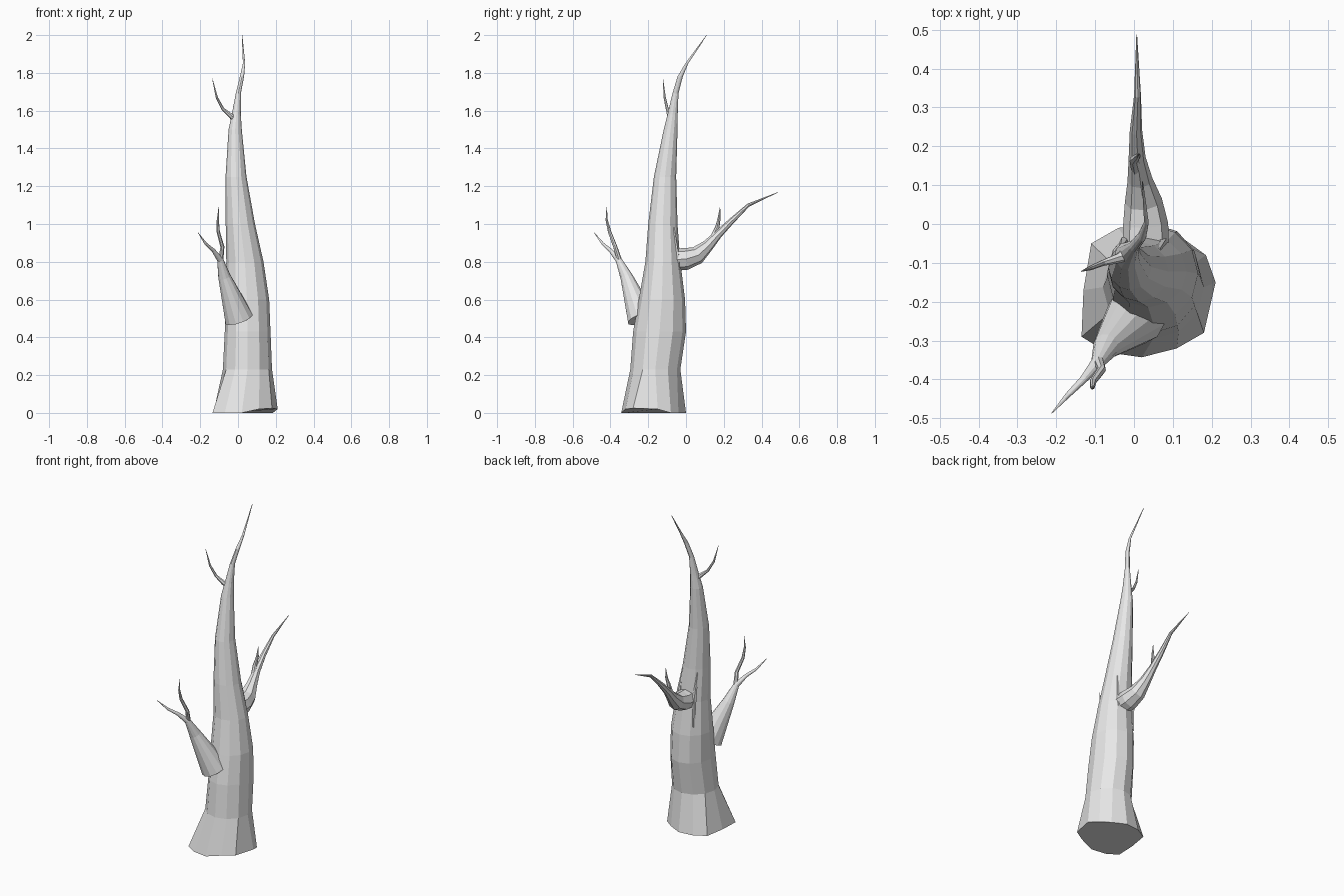
import bpy, bmesh, math
from mathutils import Vector

grey = bpy.data.materials.new("pale grey bark")
grey.diffuse_color = (0.8, 0.8, 0.8, 1)


def skin(name, rings):
    """Join rings of points into a closed, flat-faced skin."""
    bm = bmesh.new()
    loops = [[bm.verts.new(p) for p in ring] for ring in rings]
    n = len(loops[0])
    for a, b in zip(loops, loops[1:]):
        for i in range(n):
            j = (i + 1) % n
            bm.faces.new((a[i], a[j], b[j], b[i]))
    bm.faces.new(loops[0][::-1])
    bm.faces.new(loops[-1])
    bmesh.ops.recalc_face_normals(bm, faces=bm.faces)
    mesh = bpy.data.meshes.new(name)
    bm.to_mesh(mesh)
    bm.free()
    mesh.materials.append(grey)
    ob = bpy.data.objects.new(name, mesh)
    bpy.context.collection.objects.link(ob)


def branch(name, path, sides=7):
    """Tapered tube along (x, y, z, radius) points."""
    pts = [Vector(p[:3]) for p in path]
    side = None
    rings = []
    for k, p in enumerate(pts):
        t = (pts[min(k + 1, len(pts) - 1)] - pts[max(k - 1, 0)]).normalized()
        if side is None:
            side = t.orthogonal()
        side = (side - t * side.dot(t)).normalized()
        up = t.cross(side)
        r = path[k][3]
        rings.append([p + r * (math.cos(a) * side + math.sin(a) * up)
                      for a in (2 * math.pi * i / sides for i in range(sides))])
    skin(name, rings)


# Trunk: uneven flared foot, then ovals given as z, x range, y range
foot = [(0.21, -0.15, 0.02), (0.185, -0.08, 0), (0.13, -0.04, 0), (0.05, 0, 0),
        (-0.04, -0.01, 0), (-0.11, -0.05, 0), (-0.13, -0.17, 0), (-0.135, -0.29, 0),
        (-0.07, -0.33, 0), (0.02, -0.343, 0), (0.11, -0.32, 0.02), (0.18, -0.28, 0.025)]
ovals = [(0.23, -0.08, 0.18, -0.295, -0.03), (0.43, -0.07, 0.172, -0.28, 0.0),
         (0.6, -0.07, 0.165, -0.25, -0.005), (0.8, -0.062, 0.135, -0.215, -0.03),
         (1.0, -0.065, 0.09, -0.20, -0.045), (1.25, -0.066, 0.045, -0.17, -0.052),
         (1.5, -0.05, 0.02, -0.118, -0.045), (1.58, -0.033, 0.015, -0.098, -0.044),
         (1.69, -0.012, 0.015, -0.072, -0.04), (1.78, 0.01, 0.032, -0.045, -0.017),
         (1.85, 0.026, 0.038, -0.004, 0.012), (2.0, 0.02, 0.023, 0.108, 0.111)]
rings = [foot]
for z, x0, x1, y0, y1 in ovals:
    rings.append([((x0 + x1) / 2 + (x1 - x0) / 2 * math.cos(i * math.pi / 6),
                   (y0 + y1) / 2 + (y1 - y0) / 2 * math.sin(i * math.pi / 6), z)
                  for i in range(12)])
skin("trunk", rings)

# Front branch and its fork
branch("front_branch", [(0.005, -0.235, 0.5, 0.078), (-0.072, -0.315, 0.72, 0.034),
                        (-0.094, -0.357, 0.81, 0.017), (-0.13, -0.40, 0.86, 0.01),
                        (-0.17, -0.44, 0.895, 0.007), (-0.212, -0.487, 0.955, 0.001)], 12)
branch("front_twig", [(-0.092, -0.35, 0.80, 0.014), (-0.083, -0.375, 0.88, 0.011),
                      (-0.105, -0.405, 0.96, 0.009), (-0.107, -0.42, 1.02, 0.006),
                      (-0.102, -0.42, 1.09, 0.001)])

# Back branch, its twig and the ridges of bark beside it
branch("back_branch", [(0.03, -0.08, 0.81, 0.06), (0.03, 0.0, 0.815, 0.058),
                       (0.024, 0.06, 0.835, 0.048), (0.015, 0.115, 0.885, 0.032),
                       (0.008, 0.17, 0.945, 0.022), (0.005, 0.24, 1.015, 0.016),
                       (0.009, 0.33, 1.1, 0.009), (0.007, 0.487, 1.168, 0.001)], 8)
branch("back_twig", [(0.008, 0.13, 0.91, 0.014), (0.0, 0.165, 0.98, 0.012),
                     (0.01, 0.175, 1.03, 0.008), (0.012, 0.18, 1.09, 0.001)])
for x in (-0.025, 0.075):
    branch("bark_ridge", [(x, -0.04, 0.65, 0.006), (x, -0.045, 0.82, 0.013),
                          (x - 0.01, -0.065, 0.98, 0.004)], 5)

# Small twig near the top
branch("top_twig", [(-0.015, -0.075, 1.555, 0.018), (-0.04, -0.088, 1.575, 0.013),
                    (-0.08, -0.1, 1.61, 0.008), (-0.112, -0.113, 1.67, 0.006),
                    (-0.136, -0.122, 1.77, 0.001)])
